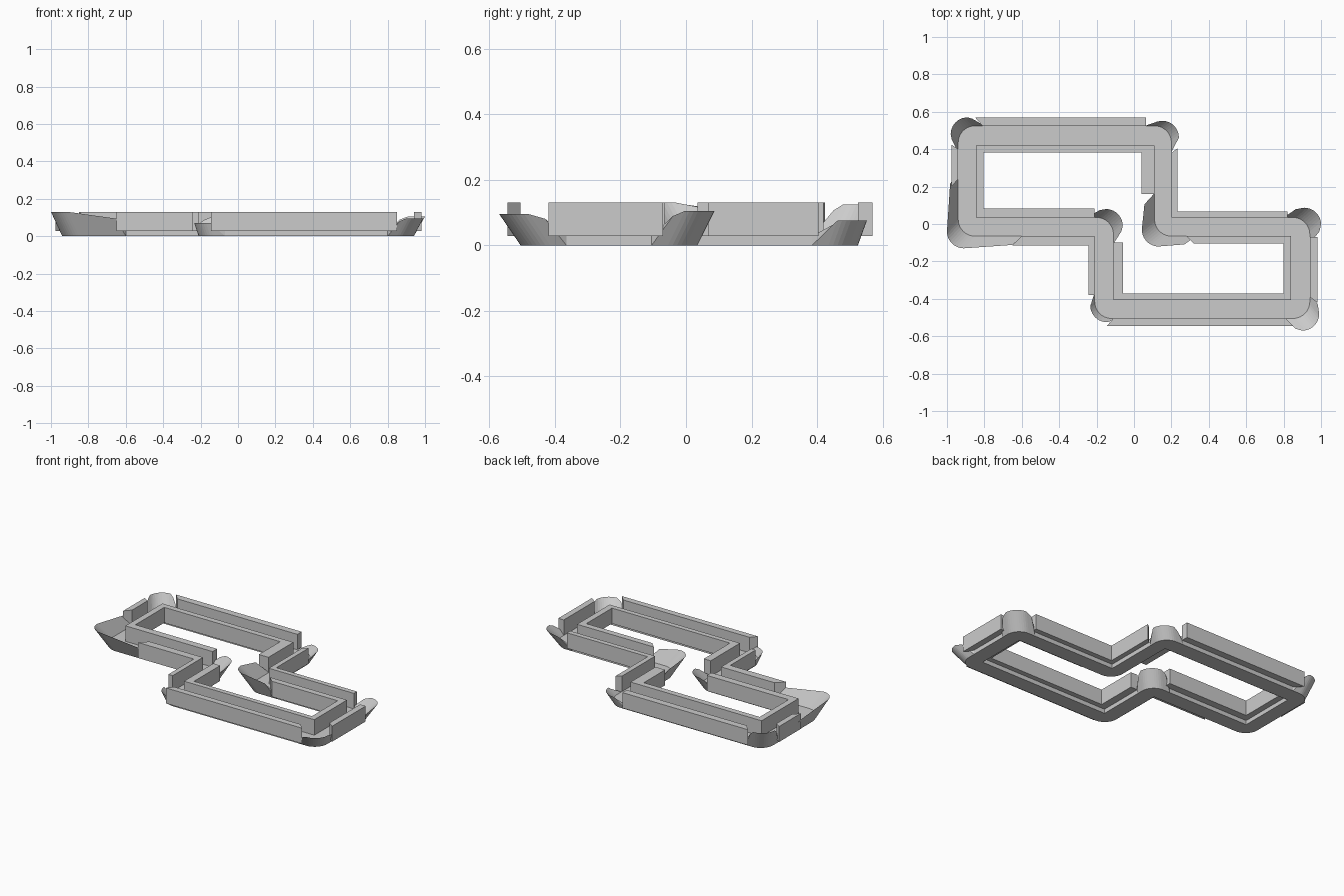
import bpy, bmesh
from math import sin, cos, pi

if "Cube" in bpy.data.objects:
    bpy.data.objects.remove(bpy.data.objects["Cube"])

FLOOR, TOP, R, STEPS = 0.028, 0.13, 0.09, 10


def finish(bm, name):
    bmesh.ops.remove_doubles(bm, verts=bm.verts, dist=1e-5)
    bmesh.ops.recalc_face_normals(bm, faces=bm.faces)
    me = bpy.data.meshes.new(name)
    bm.to_mesh(me)
    bm.free()
    ob = bpy.data.objects.new(name, me)
    bpy.context.collection.objects.link(ob)
    return ob


def arc(cx, cy, sx, sy, r=R):
    # quarter round for a corner, from its horizontal leg to its vertical leg
    return [(cx - sx * r * (1 - sin(t)), cy - sy * r * (1 - cos(t)))
            for t in [i * pi / 2 / STEPS for i in range(STEPS + 1)]]


def outline(corners):
    # corner = (x, y) sharp, or (x, y, sx, sy, order) rounded
    pts = []
    for c in corners:
        pts += [c] if len(c) == 2 else arc(*c[:4])[::c[4]]
    return pts


# floor band: a stepped closed loop
outer = outline([(-0.94, 0.525, -1, 1, -1), (0.20, 0.525, 1, 1, 1), (0.20, 0.035),
                 (0.94, 0.035, 1, 1, 1), (0.94, -0.505, 1, -1, -1),
                 (-0.21, -0.505, -1, -1, 1), (-0.21, -0.065), (-0.94, -0.065, -1, -1, 1)])
inner = outline([(-0.845, 0.42), (0.11, 0.42), (0.11, -0.065, -1, -1, -1), (0.84, -0.065),
                 (0.84, -0.405), (-0.11, -0.405), (-0.11, 0.035, 1, 1, -1), (-0.845, 0.035)])
bm = bmesh.new()
for loop in (outer, inner):
    vs = [bm.verts.new((x, y, 0)) for x, y in loop]
    for i, v in enumerate(vs):
        bm.edges.new((v, vs[(i + 1) % len(vs)]))
bmesh.ops.triangle_fill(bm, use_beauty=True, edges=bm.edges[:], normal=(0, 0, 1))
ext = bmesh.ops.extrude_face_region(bm, geom=bm.faces[:])
bmesh.ops.translate(bm, vec=(0, 0, FLOOR),
                    verts=[v for v in ext['geom'] if isinstance(v, bmesh.types.BMVert)])
finish(bm, "floor_band")


# walls: a strip between two matching paths, raised from floor level
def wall(name, a, b):
    bm = bmesh.new()
    rows = [[bm.verts.new((x, y, z)) for x, y in p]
            for p, z in ((a, FLOOR), (b, FLOOR), (b, TOP), (a, TOP))]
    for j in range(4):
        p, q = rows[j], rows[(j + 1) % 4]
        for i in range(len(a) - 1):
            bm.faces.new((p[i], p[i + 1], q[i + 1], q[i]))
    for i in (0, -1):
        bm.faces.new([r[i] for r in rows])
    finish(bm, name)


wall("outer_wall_back", [(-0.81, 0.525), (0.065, 0.525)], [(-0.85, 0.57), (0.065, 0.57)])
wall("outer_wall_left", [(-0.94, 0.40), (-0.94, 0.24)], [(-0.977, 0.425), (-0.977, 0.20)])
wall("outer_wall_front", [(-0.11, -0.505), (0.81, -0.505)], [(-0.145, -0.545), (0.85, -0.545)])
wall("outer_wall_right", [(0.94, -0.39), (0.94, -0.07)], [(0.98, -0.42), (0.98, -0.07)])
wall("outer_wall_left_step", [(-0.60, -0.065), (-0.21, -0.065), (-0.21, -0.38)],
     [(-0.65, -0.115), (-0.242, -0.115), (-0.242, -0.38)])
wall("outer_wall_right_step", [(0.20, 0.38), (0.20, 0.035), (0.82, 0.035)],
     [(0.232, 0.405), (0.232, 0.068), (0.82, 0.068)])
wall("inner_wall_left", [(-0.21, 0.035), (-0.845, 0.035), (-0.845, 0.42), (0.11, 0.42), (0.11, 0.16)],
     [(-0.21, 0.082), (-0.805, 0.082), (-0.805, 0.382), (0.04, 0.382), (0.04, 0.16)])
wall("inner_wall_right", [(0.28, -0.065), (0.84, -0.065), (0.84, -0.405), (-0.11, -0.405), (-0.11, -0.10)],
     [(0.32, -0.105), (0.80, -0.105), (0.80, -0.372), (-0.06, -0.372), (-0.06, -0.10)])


# corner lips: wedge-shaped scoops leaning out from the rounded corners
def lip(name, cx, cy, sx, sy, ox, oy, h, lx=0.14, ly=0.14, tx=0.075, ty=0.075, end=0.85):
    a = arc(cx, cy, sx, sy)
    foot = [(cx - sx * lx, cy)] + a + [(cx, cy - sy * ly)]
    rim = ([(cx - sx * tx, cy + sy * oy * end, h * end)]
           + [(x + sx * ox, y + sy * oy, h) for x, y in a]
           + [(cx + sx * ox * end, cy - sy * ty, h * end)])
    bm = bmesh.new()
    rows = [[bm.verts.new(p) for p in r] for r in
            ([(x, y, 0) for x, y in foot], rim, [(x, y, FLOOR) for x, y in foot])]
    for j in range(3):
        p, q = rows[j], rows[(j + 1) % 3]
        for i in range(len(foot) - 1):
            bm.faces.new((p[i], p[i + 1], q[i + 1], q[i]))
    for i in (0, -1):
        bm.faces.new([r[i] for r in rows])
    finish(bm, name)


lip("lip_back_left", -0.94, 0.525, -1, 1, 0.04, 0.045, 0.125)
lip("lip_back_middle", 0.20, 0.525, 1, 1, 0.04, 0.027, 0.075)
lip("lip_back_right", 0.94, 0.035, 1, 1, 0.06, 0.052, 0.105)
lip("lip_front_right", 0.94, -0.505, 1, -1, 0.05, -(-0.065), 0.095)
lip("lip_front_middle", -0.21, -0.505, -1, -1, 0.024, 0.02, 0.07)
lip("lip_front_left", -0.94, -0.065, -1, -1, 0.06, 0.065, 0.13,
    lx=0.34, ly=0.34, tx=0.29, ty=0.28, end=0.72)
lip("lip_inner_left", -0.11, 0.035, 1, 1, 0.05, 0.045, 0.10)
lip("lip_inner_right", 0.11, -0.065, -1, -1, 0.068, 0.055, 0.13,
    lx=0.22, ly=0.23, tx=0.16, ty=0.17, end=0.8)
